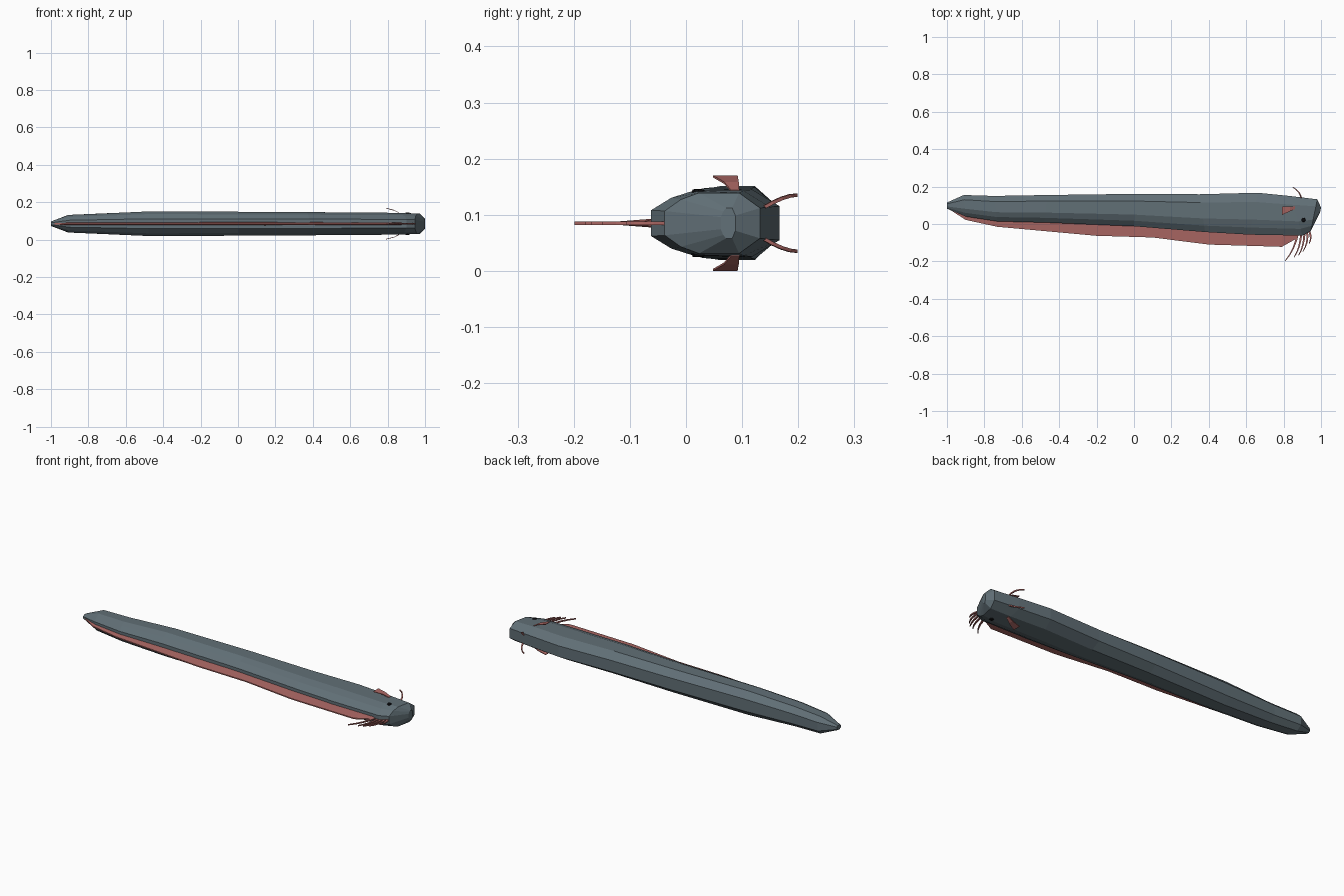
import bpy, bmesh, math
from mathutils import Vector
from mathutils.bvhtree import BVHTree

if "Cube" in bpy.data.objects:
    bpy.data.objects.remove(bpy.data.objects["Cube"])

ZC = 0.085  # mid-plane of the fish lying on its side


def material(name, rgb):
    m = bpy.data.materials.new(name)
    m.diffuse_color = (*rgb, 1)
    m.use_nodes = True
    m.node_tree.nodes["Principled BSDF"].inputs["Base Color"].default_value = m.diffuse_color
    return m


GREY = material("slate grey", (0.120, 0.160, 0.182))
RED = material("fin red", (0.42, 0.14, 0.13))
BLACK = material("eye black", (0.004, 0.004, 0.005))


def finish(bm, name, mat):
    bmesh.ops.recalc_face_normals(bm, faces=bm.faces)
    me = bpy.data.meshes.new(name)
    bm.to_mesh(me)
    me.materials.append(mat)
    ob = bpy.data.objects.new(name, me)
    bpy.context.collection.objects.link(ob)
    return ob


def loft(rings, name, mat):
    """Skin a list of equal-length point rings and cap both ends."""
    bm = bmesh.new()
    vs = [[bm.verts.new(p) for p in r] for r in rings]
    n = len(vs[0])
    for a, b in zip(vs, vs[1:]):
        for i in range(n):
            j = (i + 1) % n
            bm.faces.new((a[i], a[j], b[j], b[i]))
    bm.faces.new(vs[0])
    bm.faces.new(vs[-1])
    bmesh.ops.recalc_face_normals(bm, faces=bm.faces)
    tree = BVHTree.FromBMesh(bm)
    return finish(bm, name, mat), tree


# Body: cross-section from back edge (t=0) to belly (t=1), half height as a share
SECTION = [(0, 0.40), (0.17, 0.78), (0.36, 1.0), (0.78, 1.0), (1, 0.50)]
# x at back, y at back, x at belly, y at belly, half height
STATIONS = [
    (-1.00, 0.082, -1.00, 0.115, 0.012),
    (-0.90, 0.040, -0.91, 0.155, 0.047),
    (-0.73, 0.014, -0.75, 0.150, 0.054),
    (-0.48, 0.008, -0.46, 0.155, 0.066),
    (0.00, -0.012, 0.00, 0.161, 0.064),
    (0.38, -0.043, 0.35, 0.159, 0.062),
    (0.62, -0.057, 0.66, 0.167, 0.060),
    (0.90, -0.062, 0.84, 0.149, 0.058),
    (0.945, -0.038, 0.98, 0.132, 0.054),
    (0.995, 0.062, 1.00, 0.088, 0.027),
]
rings = []
for xd, yd, xv, yv, h in STATIONS:
    side = [(xd + (xv - xd) * t, yd + (yv - yd) * t, h * k) for t, k in SECTION]
    rings.append([(x, y, ZC + z) for x, y, z in side] +
                 [(x, y, ZC - z) for x, y, z in reversed(side)])
body, body_tree = loft(rings, "body", GREY)

# Long back fin: a wedge, thick where it meets the body and thin at the edge
FIN = [(-0.99, 0.080, 0.095), (-0.90, 0.022, 0.06), (-0.73, -0.015, 0.04),
       (-0.20, -0.063, 0.01), (0.10, -0.072, -0.01), (0.40, -0.110, -0.03),
       (0.79, -0.122, -0.045), (0.875, -0.075, -0.045)]
loft([[(x, tip, ZC - 0.003), (x, tip, ZC + 0.003),
       (x, base, ZC + 0.009), (x, base, ZC - 0.009)] for x, tip, base in FIN],
     "back_fin", RED)


def ribbon(name, a, b, c, w0, w1, thick):
    """Curved tapering strand through a, bending at b, ending at c."""
    a, b, c = Vector(a), Vector(b), Vector(c)
    out = []
    for i in range(5):
        t = i / 4
        p = a * (1 - t) ** 2 + b * 2 * t * (1 - t) + c * t * t
        d = ((b - a) * (1 - t) + (c - b) * t).normalized()
        n = Vector((-d.y, d.x, 0)).normalized() * (w0 + (w1 - w0) * t)
        u = d.cross(n).normalized() * thick
        out.append([p - n - u, p + n - u, p + n + u, p - n + u])
    return loft(out, name, RED)


# Crest of loose rays on the head
RAYS = [(0.878, 0.86, -0.14, 0.808, -0.197), (0.895, 0.89, -0.13, 0.855, -0.178),
        (0.912, 0.91, -0.12, 0.880, -0.168), (0.925, 0.935, -0.10, 0.902, -0.148),
        (0.938, 0.952, -0.08, 0.936, -0.105)]
for i, (x0, x1, y1, x2, y2) in enumerate(RAYS):
    ribbon(f"crest_ray_{i + 1}", (x0, -0.04, ZC), (x1, y1, ZC), (x2, y2, ZC),
           0.006, 0.002, 0.003)

for side, label in ((1, "upper"), (-1, "lower")):
    # Belly strands
    ribbon(f"{label}_belly_strand", (0.895, 0.135, ZC + side * 0.026),
           (0.89, 0.175, ZC + side * 0.05), (0.848, 0.197, ZC + side * 0.05),
           0.004, 0.002, 0.003)

    # Side fins: curved flaps lifting away from the body toward the tail
    flap = [(0.862, 0.080, 0.095, 0.056), (0.835, 0.068, 0.094, 0.070),
            (0.790, 0.048, 0.092, 0.0815)]
    loft([[(x, y0, ZC + side * z), (x, y1, ZC + side * z),
           (x, y1, ZC + side * (z + 0.0035)), (x, y0, ZC + side * (z + 0.0035))]
          for x, y0, y1, z in flap], f"{label}_side_fin", RED)

    # Eyes: thin octagonal plates laid on the head surface
    hit, nrm, _, _ = body_tree.ray_cast(Vector((0.906, 0.022, ZC + side)),
                                        Vector((0, 0, -side)))
    bm = bmesh.new()
    bmesh.ops.create_cone(bm, cap_ends=True, segments=8, radius1=0.013,
                          radius2=0.010, depth=0.007)
    eye = finish(bm, f"{label}_eye", BLACK)
    eye.rotation_euler = nrm.to_track_quat('Z', 'Y').to_euler()
    eye.location = hit
